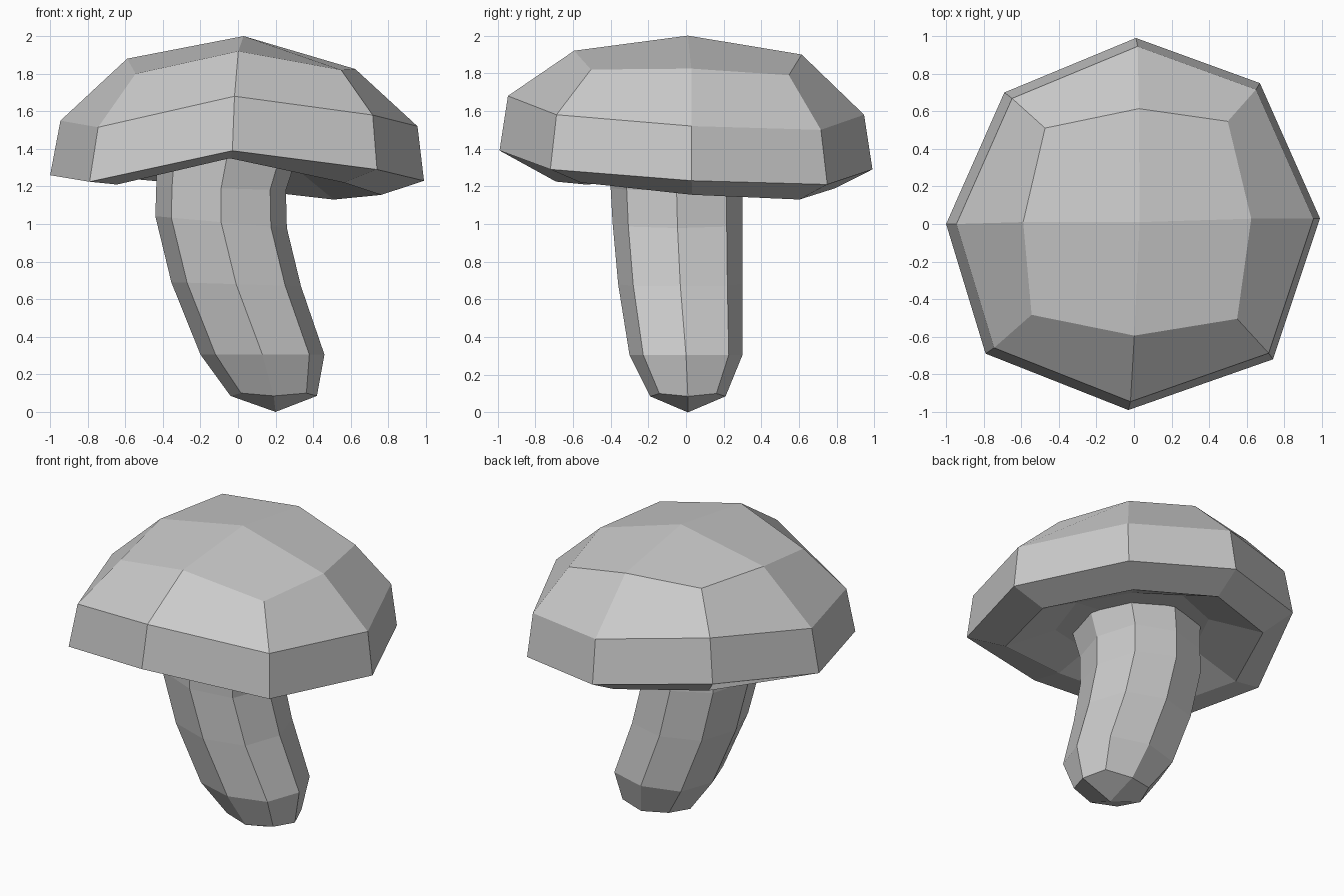
import bpy, bmesh
from math import cos, sin, pi

if "Cube" in bpy.data.objects:
    bpy.data.objects.remove(bpy.data.objects["Cube"])


def skin(name, rings, start, end):
    """Bridge 8-point rings; close each end with four quads around a pole."""
    bm = bmesh.new()
    loops = [[bm.verts.new(p) for p in r] for r in rings]
    for a, b in zip(loops, loops[1:]):
        for i in range(8):
            j = (i + 1) % 8
            bm.faces.new((a[i], a[j], b[j], b[i]))
    for loop, pole in ((loops[0], start), (loops[-1], end)):
        p = bm.verts.new(pole)
        for i in range(0, 8, 2):
            bm.faces.new((p, loop[i], loop[i + 1], loop[(i + 2) % 8]))
    bmesh.ops.recalc_face_normals(bm, faces=bm.faces)
    me = bpy.data.meshes.new(name)
    bm.to_mesh(me)
    bm.free()
    ob = bpy.data.objects.new(name, me)
    bpy.context.collection.objects.link(ob)
    return ob


# Cap: wavy rim outline, counter-clockwise from the right side
RIM = [(0.99, 0.03), (0.67, 0.75), (0.01, 0.99), (-0.69, 0.70),
       (-1.0, 0.0), (-0.79, -0.69), (-0.03, -0.99), (0.74, -0.72)]
RIM_Z = [1.23, 1.21, 1.29, 1.37, 1.26, 1.225, 1.39, 1.29]


def cap_ring(side, corner, zs, dx=0.0, dy=0.0):
    return [(x * (corner if i % 2 else side) + dx,
             y * (corner if i % 2 else side) + dy, z)
            for i, ((x, y), z) in enumerate(zip(RIM, zs))]


cap_rings = [
    cap_ring(0.48, 0.47, [1.31, 1.29, 1.33, 1.35, 1.34, 1.32, 1.37, 1.32]),
    cap_ring(0.79, 0.79, [1.155, 1.13, 1.19, 1.24, 1.23, 1.21, 1.35, 1.22], -0.02, 0.01),
    cap_ring(1, 1, RIM_Z),
    cap_ring(0.955, 0.955, [z + 0.29 for z in RIM_Z], 0.01),
    cap_ring(0.61, 0.715, [1.825, 1.79, 1.90, 1.89, 1.88, 1.80, 1.92, 1.82], 0.02, 0.01),
]
skin("mushroom_cap", cap_rings, (-0.05, 0, 1.37), (0.03, 0.01, 2.0))


# Stem: leaning rings (centre x, centre y, z, x radius, y radius, x tilt)
def stem_ring(cx, cy, z, rx, ry, tilt):
    pts = []
    for i in range(8):
        k = 1.07 if i % 2 else 1.0
        dx, dy = rx * k * cos(i * pi / 4), ry * k * sin(i * pi / 4)
        pts.append((cx + dx, cy + dy, z + dx * tilt + (0.015 if i % 2 and z < 0.2 else 0)))
    return pts


stem_rings = [stem_ring(*r) for r in (
    (0.19, 0.01, 0.085, 0.23, 0.20, 0.0),
    (0.13, 0.00, 0.305, 0.33, 0.30, 0.0),
    (-0.01, -0.03, 0.68, 0.345, 0.33, -0.03),
    (-0.09, -0.045, 1.01, 0.35, 0.345, -0.09),
    (-0.09, -0.05, 1.19, 0.345, 0.35, -0.03),
    (-0.06, -0.05, 1.35, 0.37, 0.37, 0.0),
)]
skin("mushroom_stem", stem_rings, (0.2, 0.01, 0.0), (-0.06, -0.05, 1.42))
